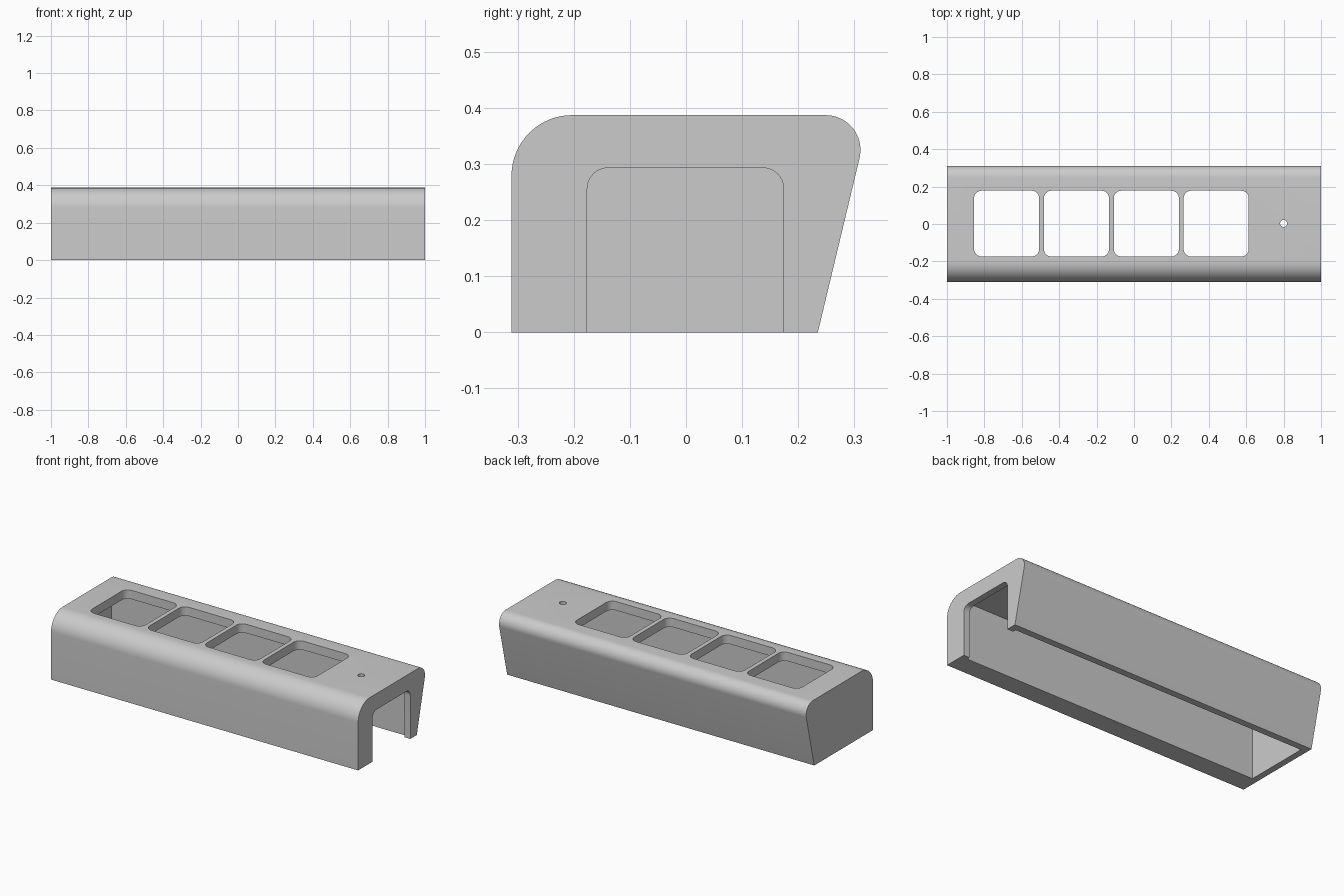
import bpy, bmesh, math
from mathutils import Vector

if "Cube" in bpy.data.objects:
    bpy.data.objects.remove(bpy.data.objects["Cube"])


def arc(cx, cy, r, a0, a1, n=12):
    """Points on an arc, angles in degrees."""
    return [(cx + r * math.cos(math.radians(a0 + (a1 - a0) * i / n)),
             cy + r * math.sin(math.radians(a0 + (a1 - a0) * i / n))) for i in range(n + 1)]


def rounded(x0, x1, y0, y1, r):
    """Rounded rectangle outline."""
    return (arc(x1 - r, y0 + r, r, -90, 0, 8) + arc(x1 - r, y1 - r, r, 0, 90, 8)
            + arc(x0 + r, y1 - r, r, 90, 180, 8) + arc(x0 + r, y0 + r, r, 180, 270, 8))


def prism(name, pts, a, b, axis):
    """Extrude an outline from a to b along x (outline is y,z) or z (outline is x,y)."""
    place = (lambda p, t: (t, p[0], p[1])) if axis == 'x' else (lambda p, t: (p[0], p[1], t))
    bm = bmesh.new()
    face = bm.faces.new([bm.verts.new(place(p, a)) for p in pts])
    ext = bmesh.ops.extrude_face_region(bm, geom=[face])
    moved = [v for v in ext['geom'] if isinstance(v, bmesh.types.BMVert)]
    shift = Vector(place((0, 0), b - a))
    bmesh.ops.translate(bm, verts=moved, vec=shift)
    bmesh.ops.recalc_face_normals(bm, faces=bm.faces)
    mesh = bpy.data.meshes.new(name)
    bm.to_mesh(mesh)
    bm.free()
    obj = bpy.data.objects.new(name, mesh)
    bpy.context.collection.objects.link(obj)
    return obj


# housing: rounded front shoulder, leaning back wall
profile = ([(-0.311, 0), (0.235, 0)] + arc(0.249, 0.325, 0.062, -13.5, 90)
           + arc(-0.203, 0.279, 0.108, 90, 180, 16))
housing = prism("housing", profile, -1, 1, 'x')

# hollow inside, open at the bottom
cutters = [prism("cavity_cutter", [(-0.195, -0.1), (0.195, -0.1), (0.195, 0.335), (-0.195, 0.335)],
                 -0.962, 0.962, 'x')]
# doorway in the right end
cutters.append(prism("end_opening_cutter", rounded(-0.176, 0.174, -0.2, 0.293, 0.037), 0.9, 1.1, 'x'))
# four square windows and a pin hole in the top
for i in range(4):
    x = -0.855 + 0.3735 * i
    cutters.append(prism("window_cutter", rounded(x, x + 0.348, -0.174, 0.178, 0.04), 0.25, 0.5, 'z'))
cutters.append(prism("pin_hole_cutter", arc(0.8, 0.003, 0.019, 0, 345, 23), 0.25, 0.5, 'z'))

for c in cutters:
    mod = housing.modifiers.new(c.name, 'BOOLEAN')
    mod.object, mod.operation, mod.solver = c, 'DIFFERENCE', 'EXACT'
    c.hide_render = True
    c.hide_set(True)

# bake the cuts, remove helpers, shade smooth
bpy.context.view_layer.objects.active = housing
housing.select_set(True)
for m in list(housing.modifiers):
    bpy.ops.object.modifier_apply(modifier=m.name)
for c in cutters:
    bpy.data.objects.remove(c)
bpy.ops.object.shade_smooth_by_angle(angle=math.radians(30))
